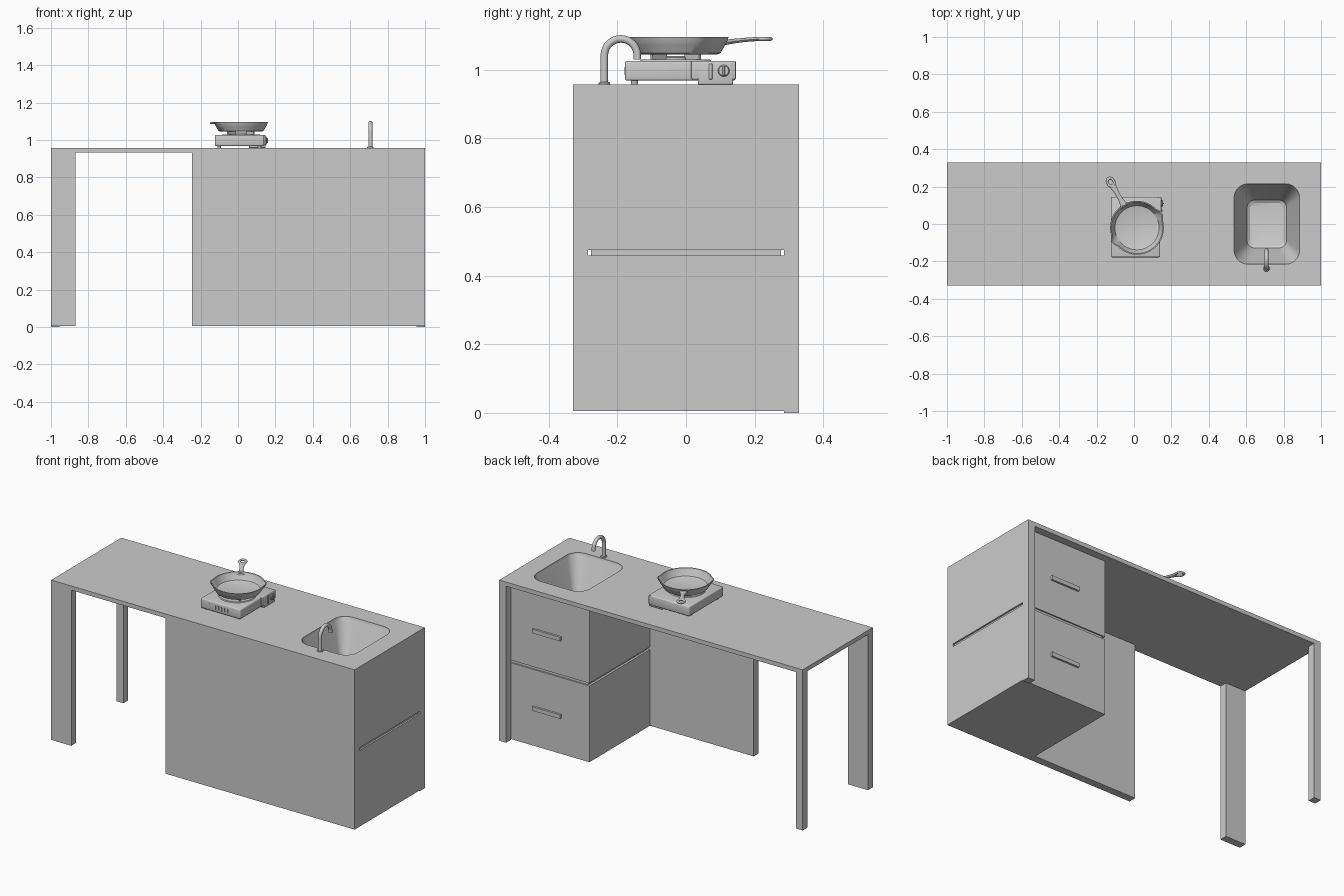
import bpy, bmesh
from math import sin, cos, pi, radians
from mathutils import Vector

if "Cube" in bpy.data.objects:
    bpy.data.objects.remove(bpy.data.objects["Cube"])

TOP = 0.957


def finish(name, bm, smooth=False):
    bmesh.ops.recalc_face_normals(bm, faces=bm.faces)
    me = bpy.data.meshes.new(name)
    bm.to_mesh(me)
    bm.free()
    ob = bpy.data.objects.new(name, me)
    bpy.context.collection.objects.link(ob)
    bpy.context.view_layer.objects.active = ob
    if smooth:
        bpy.ops.object.select_all(action='DESELECT')
        ob.select_set(True)
        bpy.ops.object.shade_smooth_by_angle(angle=radians(35))
    return ob


def box(name, x0, x1, y0, y1, z0, z1, bevel=0):
    bm = bmesh.new()
    bmesh.ops.create_cube(bm, size=1)
    for v in bm.verts:
        v.co = (x0 + (v.co.x + .5) * (x1 - x0), y0 + (v.co.y + .5) * (y1 - y0),
                z0 + (v.co.z + .5) * (z1 - z0))
    if bevel:
        bmesh.ops.bevel(bm, geom=bm.edges[:], offset=bevel, segments=3,
                        profile=.5, affect='EDGES')
    return finish(name, bm, bevel > 0)


def loft(name, rings, smooth=True):
    """Skin a list of equal-length closed rings and cap both ends."""
    bm = bmesh.new()
    vs = [[bm.verts.new(p) for p in r] for r in rings]
    n = len(vs[0])
    for a, b in zip(vs, vs[1:]):
        for i in range(n):
            bm.faces.new((a[i], a[(i + 1) % n], b[(i + 1) % n], b[i]))
    bm.faces.new(vs[0])
    bm.faces.new(vs[-1])
    return finish(name, bm, smooth)


def ring(cx, cy, r, z, n=48):
    return [(cx + r * cos(2 * pi * i / n), cy + r * sin(2 * pi * i / n), z) for i in range(n)]


def lathe(name, cx, cy, profile, n=48):
    return loft(name, [ring(cx, cy, r, z, n) for r, z in profile])


def round_rect(cx, cy, hx, hy, r, z, seg=8):
    pts = []
    for k, (sx, sy) in enumerate(((1, 1), (-1, 1), (-1, -1), (1, -1))):
        for i in range(seg + 1):
            a = pi / 2 * (k + i / seg)
            pts.append((cx + sx * (hx - r) + r * cos(a), cy + sy * (hy - r) + r * sin(a), z))
    return pts


# Counter, front panel and legs
counter = box("countertop", -1, 1, -.33, .33, .932, TOP)
box("front_panel", -.247, 1, -.33, -.285, .005, .932)
box("front_left_leg", -1, -.868, -.33, -.285, .005, .932)
for side, x in (("left", -1), ("right", .955)):
    box("back_%s_leg" % side, x, x + .045, .285, .33, 0, .932)

# Drawers with an inset spacer between them
box("lower_drawer", .437, 1, -.285, .285, .005, .459)
upper = box("upper_drawer", .437, 1, -.285, .285, .475, .932)
box("drawer_spacer", .45, .99, -.277, .277, .459, .475)
for name, z in (("lower", .23), ("upper", .692)):
    box(name + "_drawer_handle", .622, .808, .285, .297, z - .012, z + .012)

# Sink basin carved into counter and upper drawer
cutter = loft("sink_cutter", [
    round_rect(.71, 0, .175, .215, .075, 1.0),
    round_rect(.71, 0, .175, .215, .075, TOP - .004),
    round_rect(.71, 0, .168, .207, .072, TOP - .02),
    round_rect(.71, 0, .105, .128, .04, .745),
    round_rect(.71, 0, .09, .112, .03, .735)], False)
for ob in (counter, upper):
    m = ob.modifiers.new("sink", 'BOOLEAN')
    m.operation, m.object, m.solver = 'DIFFERENCE', cutter, 'EXACT'
    bpy.ops.object.select_all(action='DESELECT')
    bpy.context.view_layer.objects.active = ob
    ob.select_set(True)
    bpy.ops.object.modifier_apply(modifier=m.name)
    bpy.ops.object.shade_smooth_by_angle(angle=radians(30))
bpy.data.objects.remove(cutter)

# Faucet: straight riser then an arch
path = [(-.238, TOP, 0), (-.238, 1.042, 0)]
path += [(-.19 - .048 * cos(a), 1.042 + .048 * sin(a), a) for a in [pi * i / 16 for i in range(1, 17)]]
path.append((-.142, 1.03, pi))
loft("faucet", [[(.708 + .011 * cos(t), y - .011 * sin(t) * cos(a), z + .011 * sin(t) * sin(a))
                 for t in [2 * pi * i / 16 for i in range(16)]] for y, z, a in path])
lathe("faucet_base", .708, -.238, [(.017, TOP), (.017, .961), (.014, .964)], 24)

# Portable stove
box("stove_body", -.123, .14, -.178, .145, .968, 1.026, .007)
box("stove_control_box", .06, .147, .035, .137, TOP, 1.022, .004)
box("stove_side_lip", .13, .146, .015, .145, .972, 1.026, .004)
box("stove_lever", .14, .153, .067, .077, .972, 1.018, .002)
for x in (-.1, .115):
    for y in (-.15, .1):
        lathe("stove_foot", x, y, [(.009, TOP), (.011, .97)], 16)
for i in range(7):
    x = -.07 + i * .02
    box("stove_vent", x, x + .008, -.1795, -.176, .985, 1.008)
knob = lathe("stove_knob", 0, 0, [(.017, 0), (.017, .006), (.014, .009)], 24)
knob.rotation_euler.y = pi / 2
knob.location = (.146, .11, .997)
box("stove_knob_grip", .15, .16, .107, .113, .983, 1.011, .001)

# Burner and pan supports
PX, PY = .016, -.02
lathe("drip_plate", PX, PY - .01, [(.105, 1.024), (.1, 1.03), (.085, 1.028)])
lathe("burner", PX, PY - .01, [(.045, 1.026), (.045, 1.036), (.035, 1.04)], 32)
for k in range(4):
    arm = box("pan_support", .04, .1, -.004, .004, 1.026, 1.046)
    arm.location = (PX, PY - .01, 0)
    arm.rotation_euler.z = pi / 4 + k * pi / 2

# Pan: lathed wall with a pouring lip on each side of the handle
H = radians(120)
pan_profile = [(.112, 1.045, 0), (.121, 1.049, 0), (.134, 1.072, .2), (.139, 1.08, .5), (.144, 1.095, 1),
               (.138, 1.095, 1), (.133, 1.082, .5), (.118, 1.055, 0), (.11, 1.052, 0)]
N = 72
rings = []
for r, z, lip in pan_profile:
    pts = []
    for i in range(N):
        a = 2 * pi * i / N
        s = abs(sin(a - H))
        rr = r + .011 * lip * max(0, (s - .975) / .025)
        pts.append((PX + rr * cos(a), PY + rr * sin(a), z))
    rings.append(pts)
loft("pan", rings)

# Pan handle: tapered bar ending in a hanging loop
d, n = Vector((cos(H), sin(H), 0)), Vector((-sin(H), cos(H), 0))
bar = [(.13, .026, .009, 1.08), (.15, .017, .008, 1.079), (.18, .012, .007, 1.083),
       (.22, .012, .006, 1.087), (.252, .017, .006, 1.089), (.262, .018, .005, 1.09)]
loft("pan_handle", [[Vector((PX, PY, z)) + d * s + n * w * cos(t) + Vector((0, 0, h * sin(t)))
                     for t in [2 * pi * i / 16 for i in range(16)]] for s, w, h, z in bar])
bpy.ops.mesh.primitive_torus_add(major_radius=.018, minor_radius=.007, major_segments=32, minor_segments=12,
                                 location=Vector((PX, PY, 1.09)) + d * .281, rotation=(0, 0, H))
loop = bpy.context.object
loop.name = "pan_handle_loop"
loop.scale = (1.25, 1, .8)
bpy.ops.object.shade_smooth_by_angle()
